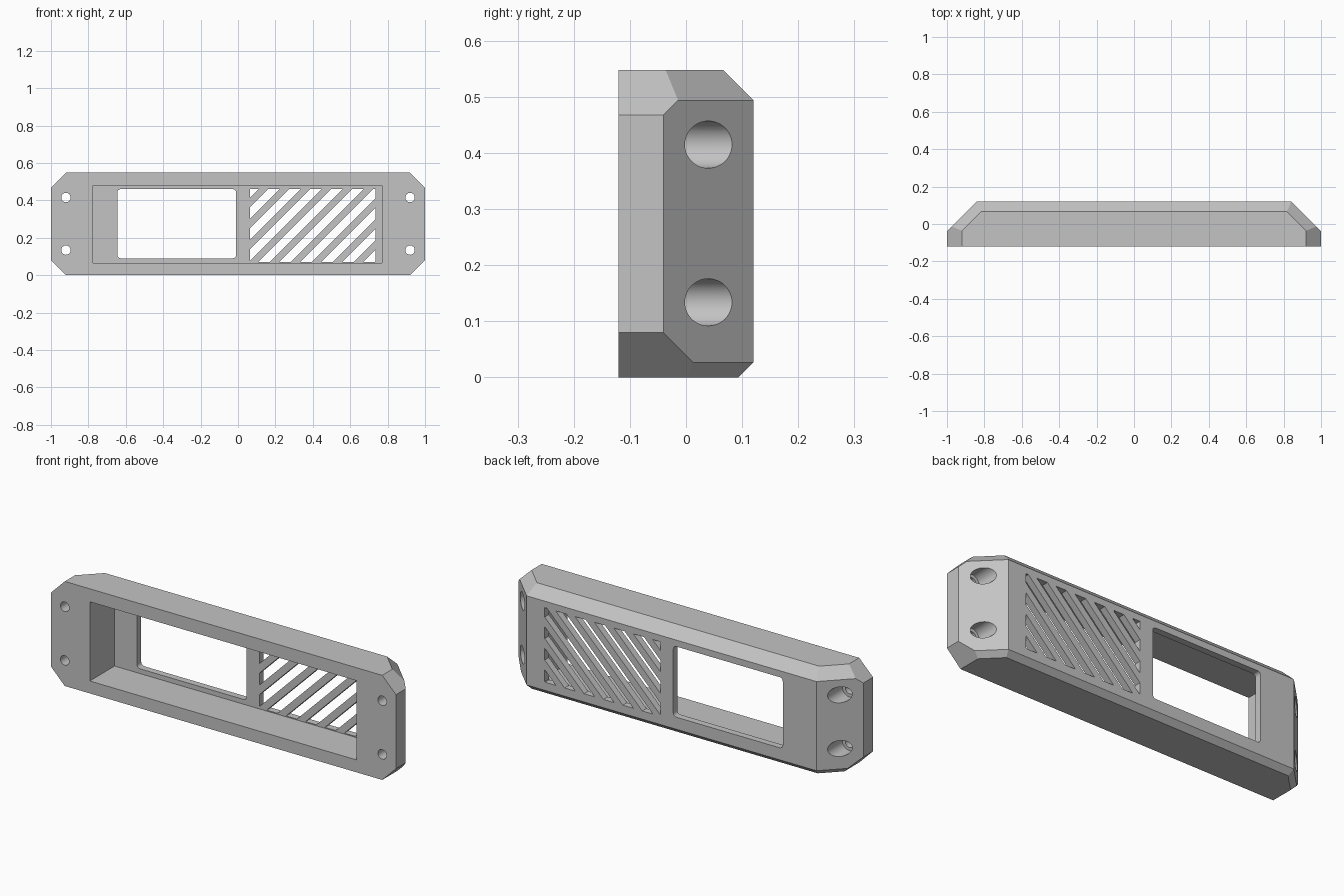
import bpy, bmesh, math
from mathutils import Matrix, Vector

cube = bpy.data.objects.get("Cube")
if cube:
    bpy.data.objects.remove(cube, do_unlink=True)

grey = bpy.data.materials.new("plain_grey")
grey.use_nodes = True
colour = (0.55, 0.55, 0.55, 1)
grey.diffuse_color = colour
grey.node_tree.nodes["Principled BSDF"].inputs["Base Color"].default_value = colour

HEIGHT, HALF_DEPTH = 0.548, 0.12
FLOOR = 0.085      # inner face of the thin back panel
ROOT2 = math.sqrt(2)


def finish(name, bm):
    bmesh.ops.recalc_face_normals(bm, faces=bm.faces)
    mesh = bpy.data.meshes.new(name)
    bm.to_mesh(mesh)
    bm.free()
    mesh.materials.append(grey)
    obj = bpy.data.objects.new(name, mesh)
    bpy.context.collection.objects.link(obj)
    return obj


def box(name, low, high, planes=(), corner_radius=0):
    """Box trimmed by planes (normal, limit), keeping normal . p < limit."""
    low, high = Vector(low), Vector(high)
    bm = bmesh.new()
    place = Matrix.Translation((low + high) / 2) @ Matrix.Diagonal((*(high - low), 1))
    bmesh.ops.create_cube(bm, size=1, matrix=place)
    for normal, limit in planes:
        n = Vector(normal)
        geom = bm.verts[:] + bm.edges[:] + bm.faces[:]
        bmesh.ops.bisect_plane(bm, geom=geom, plane_co=n * limit / n.length_squared,
                               plane_no=n, clear_outer=True)
        rim = [e for e in bm.edges if e.is_boundary]
        if rim:
            bmesh.ops.contextual_create(bm, geom=rim)
    if corner_radius:
        edges = [e for e in bm.edges
                 if abs(e.verts[0].co.y - e.verts[1].co.y) > 0.01]
        bmesh.ops.bevel(bm, geom=edges, offset=corner_radius, segments=4,
                        profile=0.5, affect='EDGES')
    return finish(name, bm)


def cylinder(name, x, z, radius, y0, y1):
    bm = bmesh.new()
    place = Matrix.Translation((x, (y0 + y1) / 2, z)) @ Matrix.Rotation(math.pi / 2, 4, 'X')
    bmesh.ops.create_cone(bm, cap_ends=True, segments=48, radius1=radius,
                          radius2=radius, depth=y1 - y0, matrix=place)
    return finish(name, bm)


# Body: a block with sloped ends, cut corners and chamfered back edges
top_chamfer, bottom_chamfer, corner, slope = 0.054, 0.027, 0.08, 0.96
planes = [((0, 1, 1), HALF_DEPTH + HEIGHT - top_chamfer),
          ((0, 1, -1), HALF_DEPTH - bottom_chamfer)]
for side in (-1, 1):
    planes += [((side, 0, 1), 1 + HEIGHT - corner),
               ((side, 0, -1), 1 - corner),
               ((side, 1, 0), slope),
               ((side / ROOT2, 1 / ROOT2, 1), slope / ROOT2 + HEIGHT - top_chamfer),
               ((side / ROOT2, 1 / ROOT2, -1), slope / ROOT2 - bottom_chamfer)]
body = box("panel_housing", (-1, -HALF_DEPTH, 0), (1, HALF_DEPTH, HEIGHT), planes)

# Front pocket and rounded display window
cutters = [box("pocket_cutter", (-0.775, -0.2, 0.065), (0.77, FLOOR, 0.48)),
           box("window_cutter", (-0.645, 0.05, 0.09), (-0.01, 0.2, 0.46),
               corner_radius=0.018)]

# Diagonal vent slots, trimmed to a rectangle
for i in range(10):
    start = 0.6 - 0.1125 * i
    cutters.append(box("vent_cutter", (0.065, 0.05, 0.07), (0.735, 0.2, 0.46),
                       [((1, 0, -1), start + 0.062), ((-1, 0, 1), -start)]))

# Screw holes with wide recesses opening on the sloped ends
for x in (-0.92, 0.92):
    for z in (0.134, 0.415):
        cutters.append(cylinder("screw_cutter", x, z, 0.025, -0.2, 0.1))
        cutters.append(cylinder("recess_cutter", x, z, 0.042, -0.04, 0.2))

for cutter in cutters:
    cutter.hide_render = True
    mod = body.modifiers.new(cutter.name, 'BOOLEAN')
    mod.operation = 'DIFFERENCE'
    mod.solver = 'EXACT'
    mod.object = cutter

# Bake the cuts, then drop the cutters
graph = bpy.context.evaluated_depsgraph_get()
cut_mesh = bpy.data.meshes.new_from_object(body.evaluated_get(graph))
body.modifiers.clear()
body.data = cut_mesh
cut_mesh.materials.clear()
cut_mesh.materials.append(grey)
for poly in cut_mesh.polygons:
    poly.material_index = 0
for cutter in cutters:
    bpy.data.objects.remove(cutter, do_unlink=True)

# Smooth round holes, keep the housing edges sharp
bpy.ops.object.select_all(action='DESELECT')
body.select_set(True)
bpy.context.view_layer.objects.active = body
bpy.ops.object.shade_smooth_by_angle(angle=math.radians(30))
